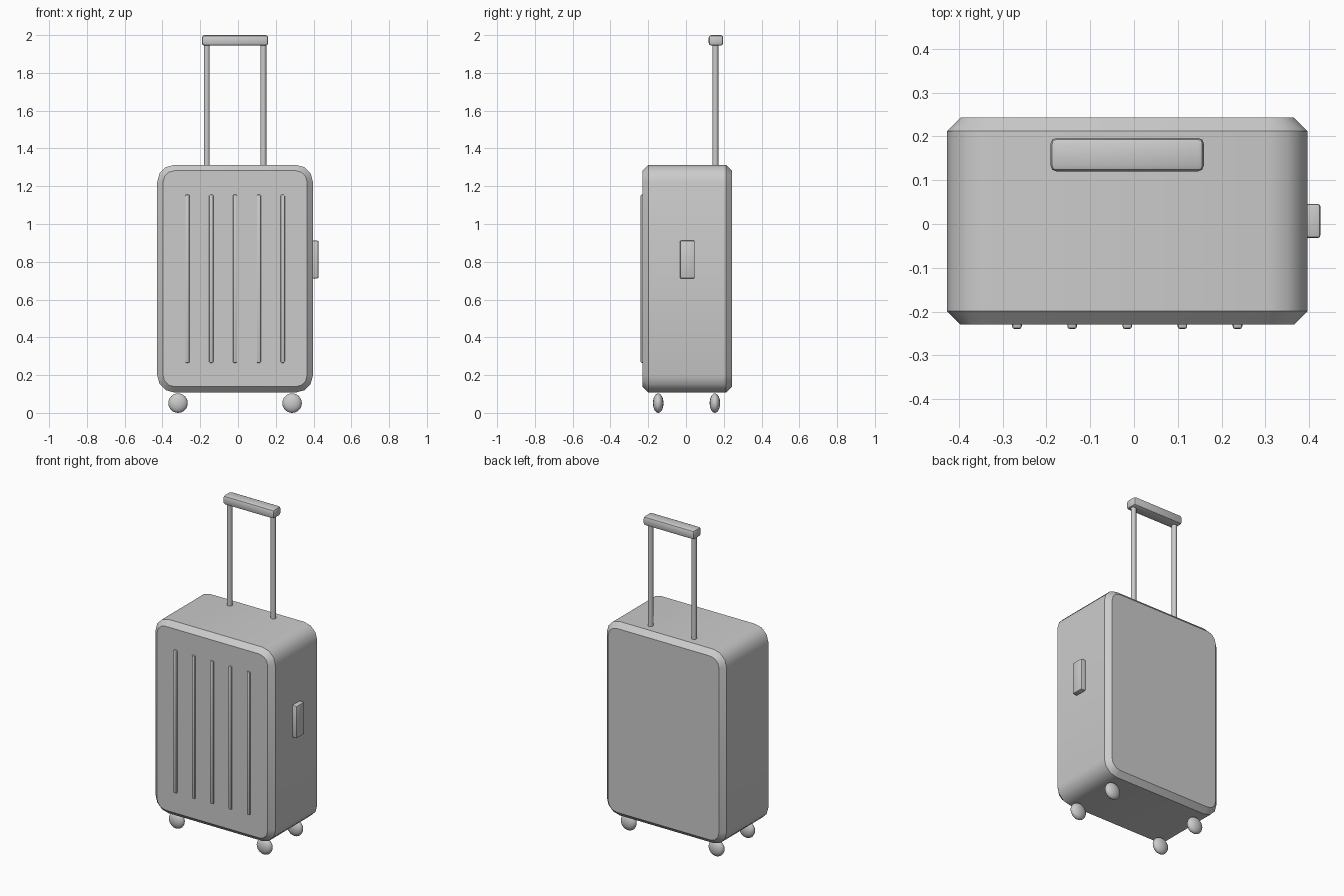
import bpy, bmesh, math

if "Cube" in bpy.data.objects:
    bpy.data.objects.remove(bpy.data.objects["Cube"])

CX, CY = -0.0155, 0.0065   # body centre


def finish(name, bm, angle=35):
    bmesh.ops.recalc_face_normals(bm, faces=bm.faces)
    me = bpy.data.meshes.new(name)
    bm.to_mesh(me)
    bm.free()
    ob = bpy.data.objects.new(name, me)
    bpy.context.collection.objects.link(ob)
    bpy.ops.object.select_all(action='DESELECT')
    ob.select_set(True)
    bpy.context.view_layer.objects.active = ob
    bpy.ops.object.shade_smooth_by_angle(angle=math.radians(angle))
    return ob


def box(name, lo, hi, bevel, segments=2):
    bm = bmesh.new()
    bmesh.ops.create_cube(bm, size=1)
    for v in bm.verts:
        v.co = [lo[i] + (v.co[i] + 0.5) * (hi[i] - lo[i]) for i in range(3)]
    bmesh.ops.bevel(bm, geom=bm.edges[:], offset=bevel, segments=segments,
                    profile=0.5, affect='EDGES')
    return finish(name, bm)


def ring(bm, y, inset, hw=0.412, z0=0.108, z1=1.313, r=0.09, steps=3):
    """Rounded rectangle of vertices in the xz plane."""
    cz, hh = (z0 + z1) / 2, (z1 - z0) / 2
    verts = []
    for k, (sx, sz) in enumerate([(1, 1), (-1, 1), (-1, -1), (1, -1)]):
        for i in range(steps + 1):
            a = math.pi / 2 * (k + i / steps)
            verts.append(bm.verts.new((
                CX + sx * (hw - r) + (r - inset) * math.cos(a), y,
                cz + sz * (hh - r) + (r - inset) * math.sin(a))))
    return verts


# Body shell: rounded outline with chamfered front and back rims
bm = bmesh.new()
rings = [ring(bm, y, inset) for y, inset in
         [(-0.23, 0.031), (-0.199, 0), (0.212, 0), (0.243, 0.031)]]
for a, b in zip(rings, rings[1:]):
    for i in range(len(a)):
        j = (i + 1) % len(a)
        bm.faces.new((a[i], a[j], b[j], b[i]))
bm.faces.new(rings[0])
bm.faces.new(rings[-1])
finish("body_shell", bm)

# Front ribs
for i in range(5):
    x = CX + (i - 2) * 0.126
    box(f"front_rib_{i + 1}", (x - 0.011, -0.24, 0.265),
        (x + 0.011, -0.22, 1.155), 0.006)

# Flattened ball wheels
for sx in (-1, 1):
    for sy in (-1, 1):
        bm = bmesh.new()
        bmesh.ops.create_uvsphere(bm, u_segments=16, v_segments=12, radius=0.0515)
        bmesh.ops.scale(bm, vec=(1, 0.54, 1), verts=bm.verts)
        bmesh.ops.translate(bm, vec=(CX + sx * 0.302, 0.003 + sy * 0.15, 0.0515),
                            verts=bm.verts)
        finish(f"wheel_{'left' if sx < 0 else 'right'}_{'front' if sy < 0 else 'back'}",
               bm, 50)

# Telescopic handle: two posts and a grip
for side, sx in (("left", -1), ("right", 1)):
    bm = bmesh.new()
    bmesh.ops.create_cone(bm, cap_ends=True, segments=16, radius1=0.0155,
                          radius2=0.0155, depth=0.72)
    bmesh.ops.translate(bm, vec=(CX + sx * 0.15, 0.156, 1.61), verts=bm.verts)
    finish(f"handle_post_{side}", bm)
box("handle_grip", (-0.191, 0.12, 1.944), (0.16, 0.197, 2.0), 0.014)

# Side carry handle
box("side_handle", (0.375, -0.032, 0.712), (0.426, 0.046, 0.912), 0.006)
